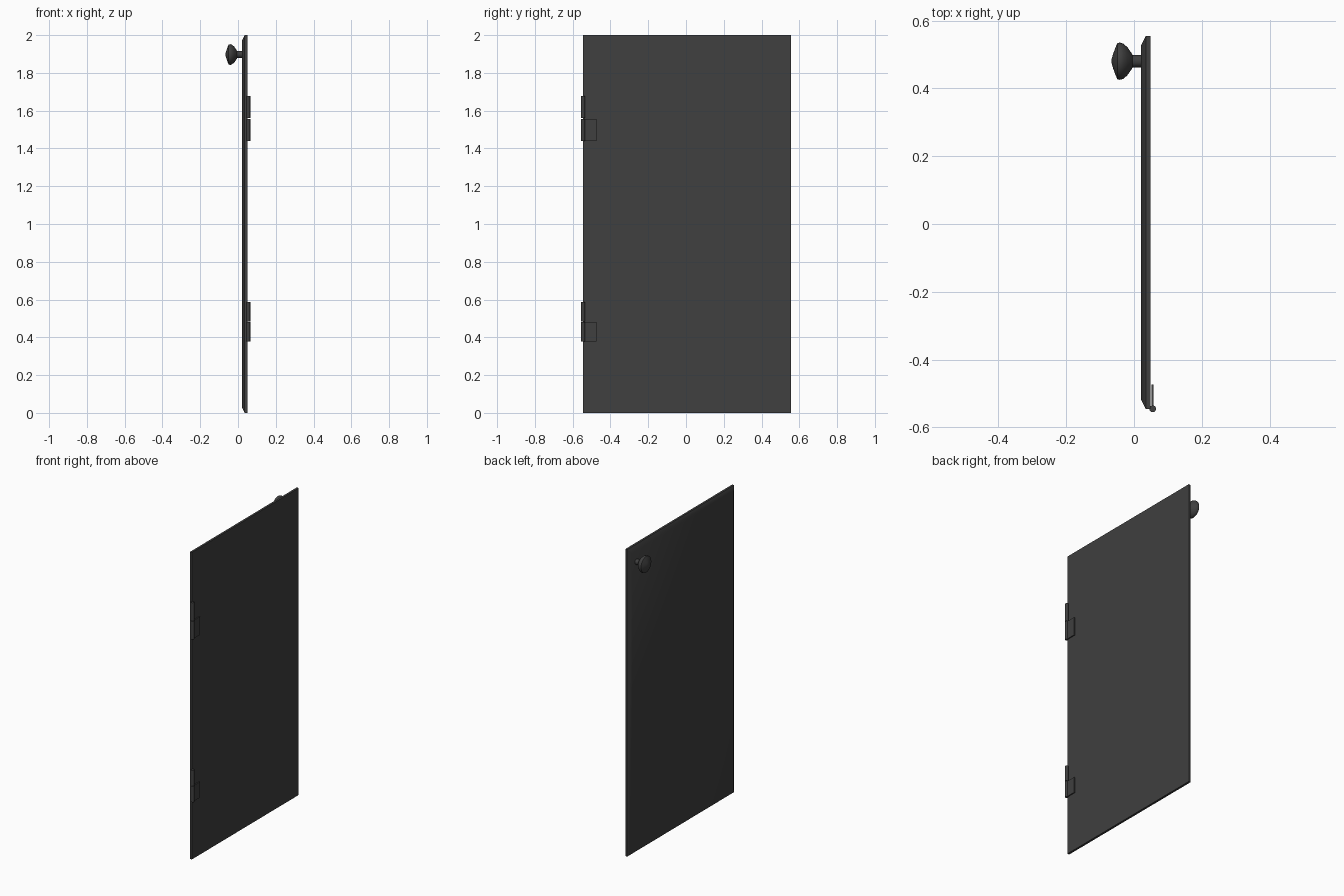
import bpy, bmesh, math
from mathutils import Matrix, Vector

cube = bpy.data.objects.get("Cube")
if cube:
    bpy.data.objects.remove(cube, do_unlink=True)

mat = bpy.data.materials.new("charcoal")
mat.use_nodes = True
colour = (0.05, 0.05, 0.05, 1)
mat.diffuse_color = colour
mat.node_tree.nodes["Principled BSDF"].inputs["Base Color"].default_value = colour


def finish(name, bm, smooth=35):
    bmesh.ops.recalc_face_normals(bm, faces=bm.faces)
    mesh = bpy.data.meshes.new(name)
    bm.to_mesh(mesh)
    bm.free()
    mesh.materials.append(mat)
    obj = bpy.data.objects.new(name, mesh)
    bpy.context.collection.objects.link(obj)
    bpy.ops.object.select_all(action='DESELECT')
    obj.select_set(True)
    bpy.context.view_layer.objects.active = obj
    bpy.ops.object.shade_smooth_by_angle(angle=math.radians(smooth))
    return obj


def loft(bm, rings):
    """Join equal-length rings of points and cap both ends."""
    rows = [[bm.verts.new(p) for p in ring] for ring in rings]
    for a, b in zip(rows, rows[1:]):
        for i in range(len(a)):
            j = (i + 1) % len(a)
            bm.faces.new((a[i], a[j], b[j], b[i]))
    bm.faces.new(rows[0])
    bm.faces.new(rows[-1])


# Door panel: flat back, shallow chamfer round the outer face
Y0, Y1, TOP = -0.546, 0.555, 2.0


def outline(x, inset):
    return [(x, Y0 + inset, inset), (x, Y1 - inset, inset),
            (x, Y1 - inset, TOP - inset), (x, Y0 + inset, TOP - inset)]


bm = bmesh.new()
loft(bm, [outline(0.049, 0), outline(0.035, 0), outline(0.02, 0.03)])
finish("door_panel", bm)

# Turned knob with its stem, revolved about the x axis
profile = [(0.022, 0.018), (-0.004, 0.018), (-0.008, 0.025), (-0.02, 0.042),
           (-0.032, 0.052), (-0.042, 0.055), (-0.049, 0.053), (-0.055, 0.04),
           (-0.062, 0.02), (-0.066, 0.006)]
SIDES = 32
bm = bmesh.new()
loft(bm, [[(x, 0.48 + r * math.cos(math.tau * i / SIDES),
            1.897 + r * math.sin(math.tau * i / SIDES)) for i in range(SIDES)]
          for x, r in profile])
finish("knob", bm)

# Hinges: two barrel halves and a leaf on the lower half
for label, low, high in (("upper", 1.437, 1.68), ("lower", 0.377, 0.588)):
    half = (high - low) / 2
    for part, z in (("bottom", low), ("top", low + half)):
        bm = bmesh.new()
        bmesh.ops.create_cone(
            bm, cap_ends=True, segments=16, radius1=0.01, radius2=0.01,
            depth=half - 0.003,
            matrix=Matrix.Translation((0.055, -0.545, z + half / 2)))
        finish(f"{label}_hinge_barrel_{part}", bm)
    bm = bmesh.new()
    bmesh.ops.create_cube(bm, size=1)
    bmesh.ops.scale(bm, vec=Vector((0.007, 0.07, half - 0.003)), verts=bm.verts)
    bmesh.ops.translate(bm, vec=Vector((0.0545, -0.509, low + half / 2)), verts=bm.verts)
    finish(f"{label}_hinge_leaf", bm)
